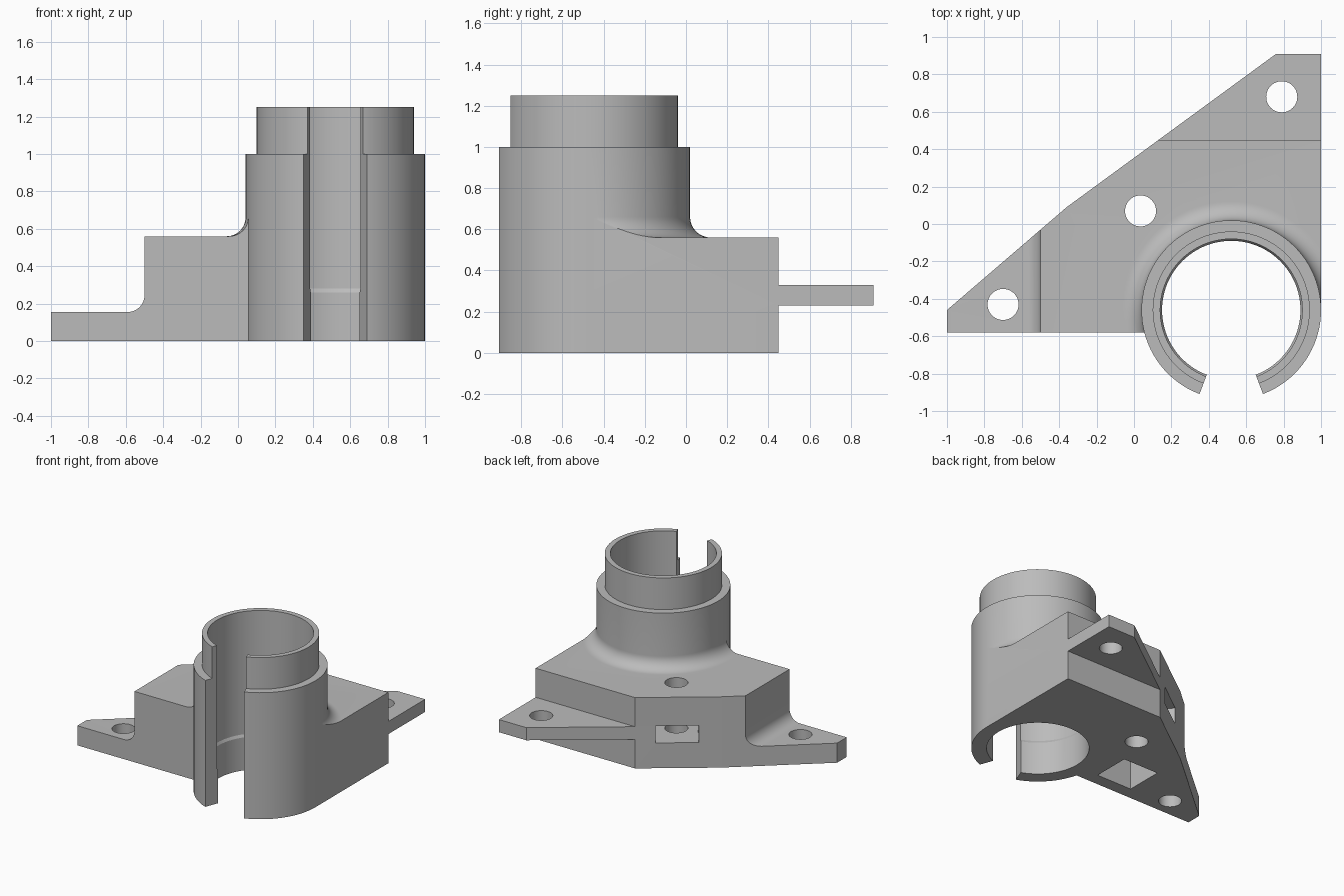
import bpy, bmesh
from math import sin, cos, tan, pi, radians, atan2
from mathutils import Matrix, Vector

cube = bpy.data.objects.get("Cube")
if cube:
    bpy.data.objects.remove(cube, do_unlink=True)

grey = bpy.data.materials.new("plain grey")
grey.use_nodes = True
grey.diffuse_color = (0.5, 0.5, 0.5, 1)
grey.node_tree.nodes["Principled BSDF"].inputs["Base Color"].default_value = (0.5, 0.5, 0.5, 1)

CX, CY = 0.52, -0.46      # sleeve axis
SLEEVE_R = 0.48
FILLET = 0.1


def finish(bm, name):
    bmesh.ops.recalc_face_normals(bm, faces=bm.faces[:])
    mesh = bpy.data.meshes.new(name)
    bm.to_mesh(mesh)
    bm.free()
    obj = bpy.data.objects.new(name, mesh)
    bpy.context.collection.objects.link(obj)
    mesh.materials.append(grey)
    return obj


def prism(name, points, low, high, along_y=False):
    """Extrude a plan outline upward, or a front profile along y."""
    bm = bmesh.new()
    place = (lambda a, b: (a, low, b)) if along_y else (lambda a, b: (a, b, low))
    face = bm.faces.new([bm.verts.new(place(a, b)) for a, b in points])
    moved = bmesh.ops.extrude_face_region(bm, geom=[face])["geom"]
    step = Vector((0, high - low, 0)) if along_y else Vector((0, 0, high - low))
    bmesh.ops.translate(bm, vec=step, verts=[v for v in moved if isinstance(v, bmesh.types.BMVert)])
    return finish(bm, name)


def lathe(name, profile, x=CX, y=CY, sides=96):
    """Revolve (radius, height) points into a closed solid."""
    bm = bmesh.new()
    rings = [[bm.verts.new((x + r * cos(2 * pi * i / sides), y + r * sin(2 * pi * i / sides), z))
              for i in range(sides)] for r, z in profile]
    for a, b in zip(rings, rings[1:]):
        for i in range(sides):
            j = (i + 1) % sides
            bm.faces.new((a[i], a[j], b[j], b[i]))
    bm.faces.new(rings[0])
    bm.faces.new(rings[-1])
    return finish(bm, name)


def combine(target, tool, operation):
    mod = target.modifiers.new("combine", "BOOLEAN")
    mod.operation = operation
    mod.solver = "EXACT"
    mod.object = tool
    bpy.context.view_layer.objects.active = target
    bpy.ops.object.modifier_apply(modifier=mod.name)
    bpy.data.objects.remove(tool, do_unlink=True)


def arc(cx, cz, r, start, end, steps=10):
    angles = [radians(start + (end - start) * i / steps) for i in range(steps + 1)]
    return [(cx + r * cos(a), cz + r * sin(a)) for a in angles]


# Stepped block with a rounded inner corner above the low flange
profile = [(-1.1, -0.1), (-1.1, 0.155)] + arc(-0.59, 0.245, 0.09, -90, 0)
profile += [(-0.5, 0.56), (1.1, 0.56), (1.1, -0.1)]
bracket = prism("sleeve_bracket", profile, -0.7, 0.45, along_y=True)

# Thin rear flange
rear_flange = prism("rear_flange", [(0, 0.3), (1.1, 0.3), (1.1, 1), (0, 1)], 0.23, 0.33)
combine(bracket, rear_flange, "UNION")

# Rounded flare where the sleeve meets the block
flare_curve = arc(SLEEVE_R + FILLET, 0.56 + FILLET, FILLET, 270, 180, 12)
flare = lathe("flare", [(0.6, 0.45), (0.6, 0.559)] + flare_curve + [(0.45, 0.665)])
combine(bracket, flare, "UNION")

# Trim everything to the plan outline
outline = [(-1, -0.58), (CX, -0.58), (CX, CY), (1, CY), (1, 0.91),
           (0.76, 0.91), (-0.36, 0.09), (-1, -0.46)]
combine(bracket, prism("outline", outline, 0, 0.8), "INTERSECT")

# Sleeve with a narrower collar
sleeve = lathe("sleeve", [(SLEEVE_R, 0), (SLEEVE_R, 1), (0.42, 1), (0.42, 1.25)])
combine(bracket, sleeve, "UNION")

# Bore with a small internal step, and the open front slot
bore = lathe("bore", [(0.37, -0.1), (0.37, 0.26), (0.38, 0.28), (0.38, 1.4)])
combine(bracket, bore, "DIFFERENCE")
spread = tan(radians(20.7))
slot = prism("slot", [(CX, CY), (CX - spread, CY - 1), (CX + spread, CY - 1)], -0.1, 1.4)
combine(bracket, slot, "DIFFERENCE")

# Screw holes
for hx, hy in ((0.79, 0.68), (0.035, 0.07), (-0.7, -0.43)):
    combine(bracket, lathe("hole", [(0.083, -0.1), (0.083, 0.7)], hx, hy, 48), "DIFFERENCE")

# Nut slot running square to the slanted face
nut_slot = prism("nut_slot", [(-0.155, -0.16), (0.155, -0.16), (0.155, 0.5), (-0.155, 0.5)], 0.2, 0.335)
nut_slot.data.transform(Matrix.Translation((0.035, 0.07, 0)) @ Matrix.Rotation(atan2(0.82, 1.12), 4, "Z"))
combine(bracket, nut_slot, "DIFFERENCE")

# Square pocket in the underside
pocket = prism("pocket", [(-0.37, -0.48), (-0.06, -0.48), (-0.06, -0.18), (-0.37, -0.18)], -0.1, 0.4)
combine(bracket, pocket, "DIFFERENCE")

# Smooth round surfaces, crisp edges
bpy.ops.object.select_all(action="DESELECT")
bracket.select_set(True)
bpy.context.view_layer.objects.active = bracket
bpy.ops.object.shade_smooth_by_angle(angle=radians(25))
